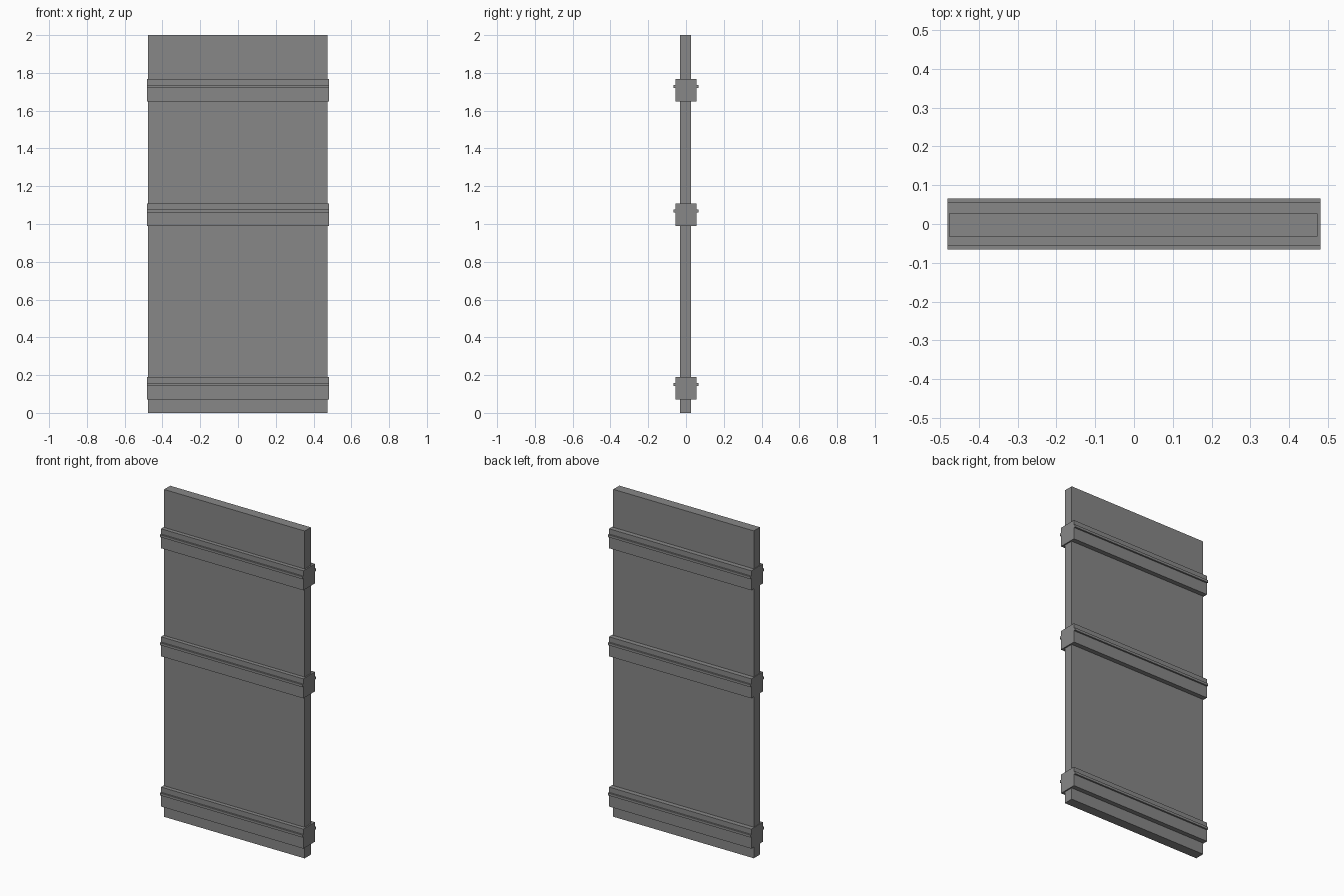
import bpy, bmesh

if "Cube" in bpy.data.objects:
    bpy.data.objects.remove(bpy.data.objects["Cube"])

# Dark grey finish shared by all parts
dark = bpy.data.materials.new("dark_grey")
dark.diffuse_color = (0.245, 0.245, 0.245, 1)
dark.use_nodes = True
dark.node_tree.nodes["Principled BSDF"].inputs["Base Color"].default_value = dark.diffuse_color


def extrude_x(name, profile, x0, x1):
    """Extrude a closed (y, z) profile along x."""
    bm = bmesh.new()
    face = bm.faces.new([bm.verts.new((x0, y, z)) for y, z in profile])
    ext = bmesh.ops.extrude_face_region(bm, geom=[face])
    verts = [v for v in ext["geom"] if isinstance(v, bmesh.types.BMVert)]
    bmesh.ops.translate(bm, verts=verts, vec=(x1 - x0, 0, 0))
    bmesh.ops.recalc_face_normals(bm, faces=bm.faces)
    mesh = bpy.data.meshes.new(name)
    bm.to_mesh(mesh)
    bm.free()
    mesh.materials.append(dark)
    obj = bpy.data.objects.new(name, mesh)
    bpy.context.collection.objects.link(obj)
    return obj


# Flat door panel
extrude_x("door_panel", [(-0.032, 0), (0.027, 0), (0.027, 2), (-0.032, 2)], -0.477, 0.473)

# Cross rails wrapping the panel, with a thin raised ridge on both faces
half = [(0.056, 0), (0.056, 0.072), (0.066, 0.072), (0.066, 0.087), (0.056, 0.087), (0.056, 0.119)]
section = half + [(-y, z) for y, z in reversed(half)]
for label, base in (("lower", 0.071), ("middle", 0.989), ("upper", 1.649)):
    rail = extrude_x(label + "_rail", section, -0.481, 0.481)
    rail.location.z = base
